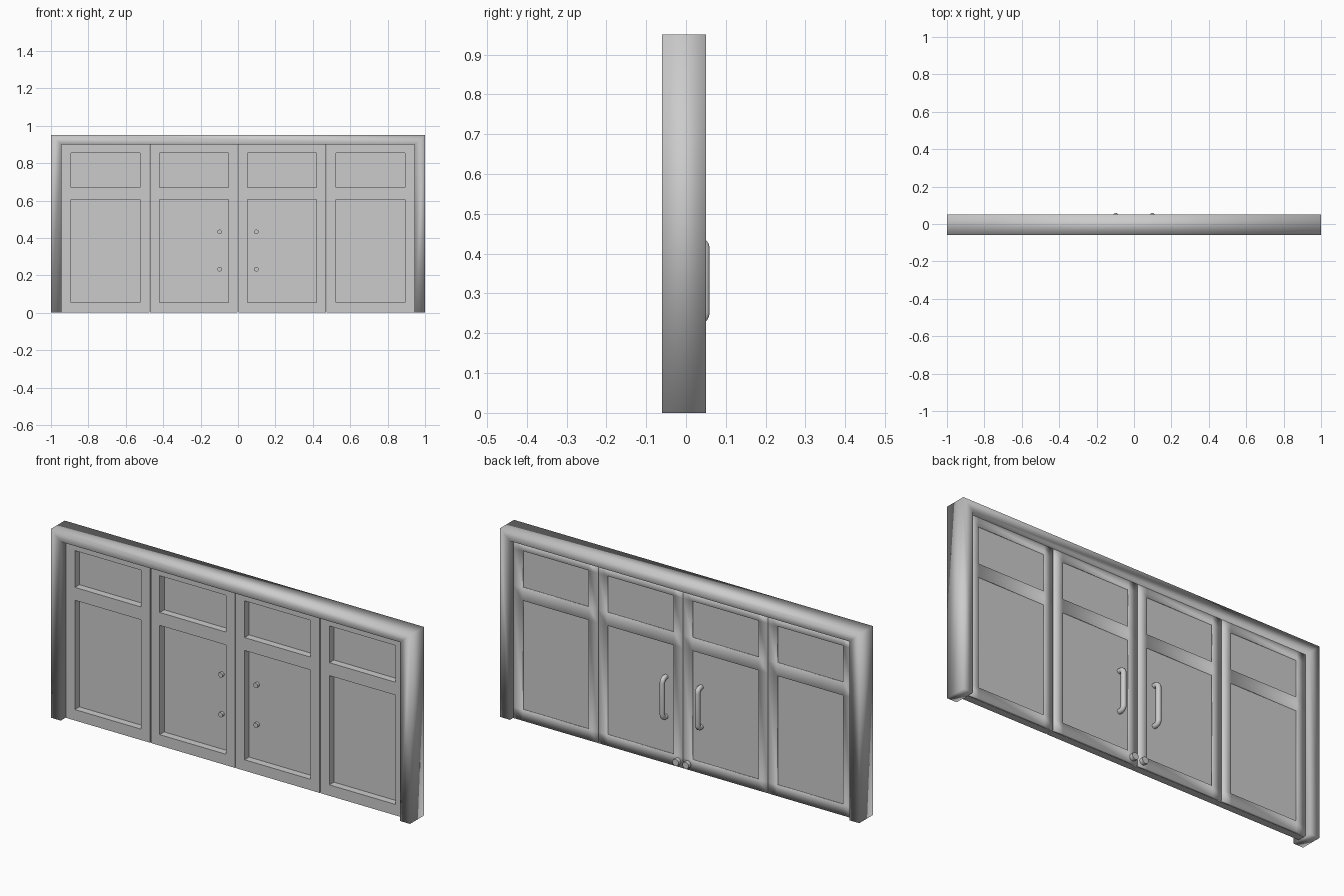
import bpy, bmesh, math
from mathutils import Vector

cube = bpy.data.objects.get("Cube")
if cube:
    bpy.data.objects.remove(cube)

grey = bpy.data.materials.new("light_grey")
grey.use_nodes = True
colour = (0.6, 0.6, 0.6, 1)
grey.diffuse_color = colour
grey.node_tree.nodes["Principled BSDF"].inputs["Base Color"].default_value = colour


def add_object(name, data):
    data.materials.append(grey)
    obj = bpy.data.objects.new(name, data)
    bpy.context.collection.objects.link(obj)
    return obj


def extrude_quads(name, quads, y0, y1, smooth=False):
    """Extrude a flat layout of (x, z) quads from y0 to y1."""
    bm = bmesh.new()
    for quad in quads:
        bm.faces.new([bm.verts.new((x, y0, z)) for x, z in quad])
    bmesh.ops.remove_doubles(bm, verts=bm.verts, dist=1e-5)
    result = bmesh.ops.extrude_face_region(bm, geom=bm.faces[:], use_keep_orig=True)
    moved = [v for v in result["geom"] if isinstance(v, bmesh.types.BMVert)]
    bmesh.ops.translate(bm, verts=moved, vec=(0, y1 - y0, 0))
    bmesh.ops.recalc_face_normals(bm, faces=bm.faces[:])
    for face in bm.faces:
        face.smooth = smooth
    mesh = bpy.data.meshes.new(name)
    bm.to_mesh(mesh)
    bm.free()
    return add_object(name, mesh)


def rect(x0, x1, z0, z1):
    return [(x0, z0), (x1, z0), (x1, z1), (x0, z1)]


# Surround: two jambs and a head with mitred corners, softly shaded
HALF, INNER, TOP, HEAD = 1.0, 0.945, 0.95, 0.9
outer = [(-HALF, 0), (-HALF, TOP), (HALF, TOP), (HALF, 0)]
inner = [(-INNER, 0), (-INNER, HEAD), (INNER, HEAD), (INNER, 0)]
extrude_quads("surround",
              [[outer[i], outer[i + 1], inner[i + 1], inner[i]] for i in range(3)],
              -0.06, 0.05, smooth=True)

# Four panels: square-edged front frame, soft back trim and two panes each
WIDTH = 2 * INNER / 4
GAP, STILE = 0.002, 0.05
levels = [0, 0.055, 0.605, 0.67, 0.855, HEAD - 0.001]
names = ["right_side_panel", "right_door", "left_door", "left_side_panel"]
for n, name in enumerate(names):
    x0 = -INNER + n * WIDTH + GAP
    x1 = x0 + WIDTH - 2 * GAP
    columns = [x0, x0 + STILE, x1 - STILE, x1]
    bars, panes = [], []
    for i in range(3):
        for j in range(5):
            cell = rect(columns[i], columns[i + 1], levels[j], levels[j + 1])
            (panes if i == 1 and j in (1, 3) else bars).append(cell)
    extrude_quads(name + "_frame", bars, -0.022, 0.014)
    extrude_quads(name + "_back_trim", bars, 0.014, 0.025, smooth=True)
    for label, pane in zip(("lower", "upper"), panes):
        extrude_quads(f"{name}_{label}_pane", [pane], 0.014, 0.019)


# Pull handles: bent round bars whose ends pass through the panes
def pull_handle(name, x):
    radius, bend, bar_y, low, high = 0.0125, 0.02, 0.0475, 0.2325, 0.4325
    path = [Vector((x, 0.0, low))]
    for centre_z, start in ((low + bend, -90), (high - bend, 0)):
        for k in range(6):
            a = math.radians(start + 18 * k)
            path.append(Vector((x, bar_y - bend + bend * math.cos(a),
                                centre_z + bend * math.sin(a))))
    path.append(Vector((x, 0.0, high)))
    curve = bpy.data.curves.new(name, "CURVE")
    curve.dimensions = "3D"
    curve.bevel_depth = radius
    curve.bevel_resolution = 3
    curve.use_fill_caps = True
    spline = curve.splines.new("POLY")
    spline.points.add(len(path) - 1)
    for point, co in zip(spline.points, path):
        point.co = (*co, 1)
    spline.use_smooth = True
    add_object(name, curve)


# Floor locks: short round knobs at the meeting stiles
def floor_lock(name, x):
    bpy.ops.mesh.primitive_cylinder_add(vertices=20, radius=0.017, depth=0.02,
                                        location=(x, 0.034, 0.028),
                                        rotation=(math.pi / 2, 0, 0))
    obj = bpy.context.object
    obj.name = name
    obj.data.materials.append(grey)
    bpy.ops.object.shade_smooth_by_angle()


for side, sign in (("left", 1), ("right", -1)):
    pull_handle(side + "_pull_handle", sign * 0.098)
    floor_lock(side + "_floor_lock", sign * 0.028)
